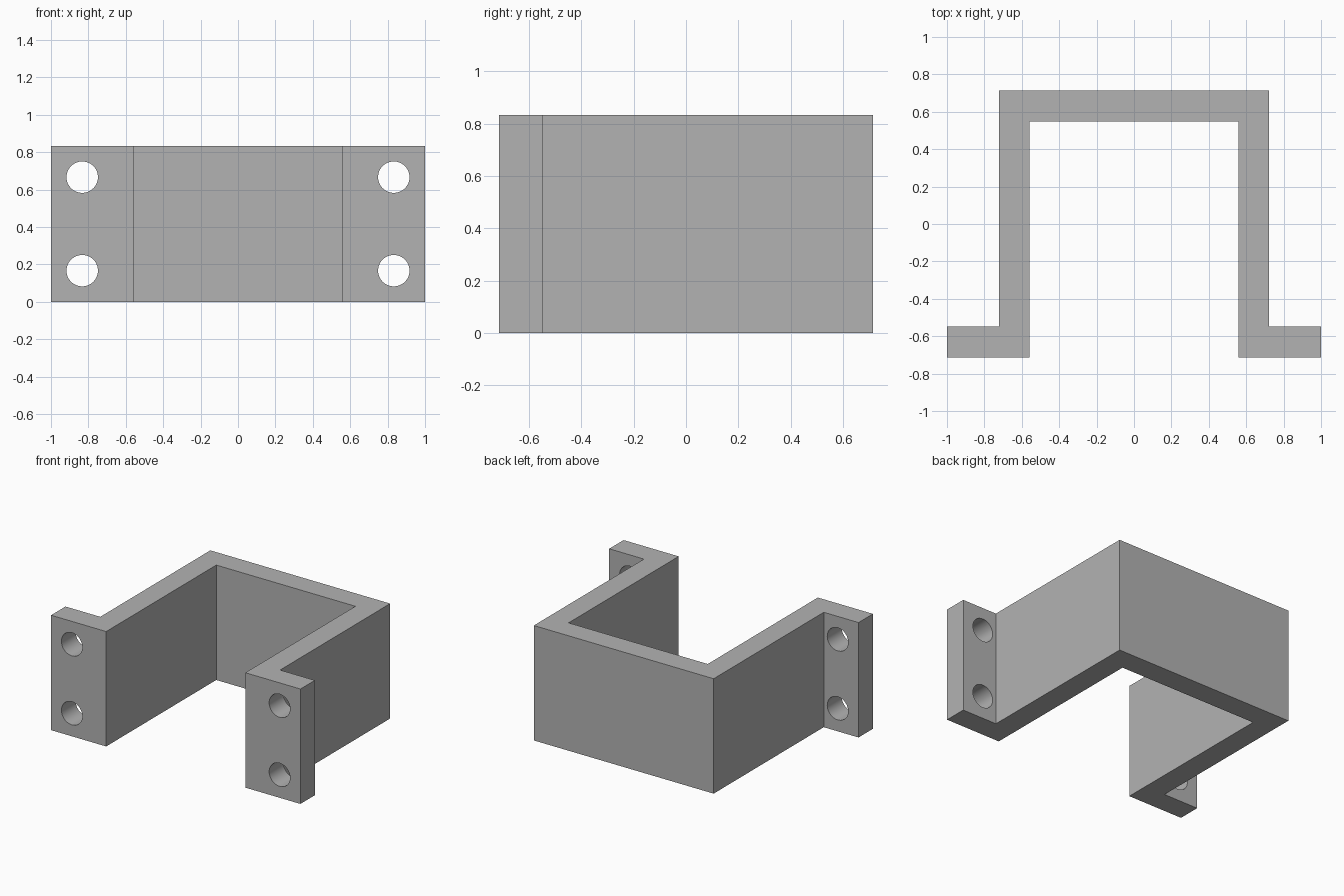
import bpy, bmesh, math

cube = bpy.data.objects.get("Cube")
if cube:
    bpy.data.objects.remove(cube, do_unlink=True)

HEIGHT = 0.833
HALF_W, OUTER, INNER = 1.0, 0.721, 0.558      # half widths
FRONT, BACK, WALL = -0.713, 0.713, 0.165      # depth limits and thickness
HOLE_X, HOLE_R = 0.833, 0.084

grey = bpy.data.materials.new("plain grey")
grey.use_nodes = True
colour = (0.45, 0.45, 0.45, 1)
grey.diffuse_color = colour
grey.node_tree.nodes["Principled BSDF"].inputs["Base Color"].default_value = colour

# Bracket body: mirrored hat profile, extruded upwards
half = [(INNER, BACK - WALL), (INNER, FRONT), (HALF_W, FRONT),
        (HALF_W, FRONT + WALL), (OUTER, FRONT + WALL), (OUTER, BACK)]
profile = half + [(-x, y) for x, y in reversed(half)]
bm = bmesh.new()
face = bm.faces.new([bm.verts.new((x, y, 0)) for x, y in profile])
grown = bmesh.ops.extrude_face_region(bm, geom=[face])
top = [v for v in grown["geom"] if isinstance(v, bmesh.types.BMVert)]
bmesh.ops.translate(bm, verts=top, vec=(0, 0, HEIGHT))
bmesh.ops.recalc_face_normals(bm, faces=bm.faces)
mesh = bpy.data.meshes.new("bracket")
bm.to_mesh(mesh)
bm.free()
bracket = bpy.data.objects.new("bracket", mesh)
bpy.context.collection.objects.link(bracket)
mesh.materials.append(grey)

# Two screw holes through each flange
bpy.context.view_layer.objects.active = bracket
for side in (-1, 1):
    for z in (0.167, 0.667):
        bpy.ops.mesh.primitive_cylinder_add(
            vertices=48, radius=HOLE_R, depth=WALL * 2,
            location=(side * HOLE_X, FRONT + WALL / 2, z),
            rotation=(math.pi / 2, 0, 0))
        cutter = bpy.context.object
        cutter.name = "hole_cutter"
        cutter.hide_render = True
        cutter.data.materials.append(grey)
        bpy.context.view_layer.objects.active = bracket
        cut = bracket.modifiers.new("screw_hole", "BOOLEAN")
        cut.operation = "DIFFERENCE"
        cut.solver = "EXACT"
        cut.object = cutter
        bpy.ops.object.modifier_apply(modifier=cut.name)
        bpy.data.objects.remove(cutter, do_unlink=True)

# Smooth hole walls, sharp bracket edges
bpy.ops.object.select_all(action="DESELECT")
bracket.select_set(True)
bpy.context.view_layer.objects.active = bracket
bpy.ops.object.shade_smooth_by_angle(angle=math.radians(30))
